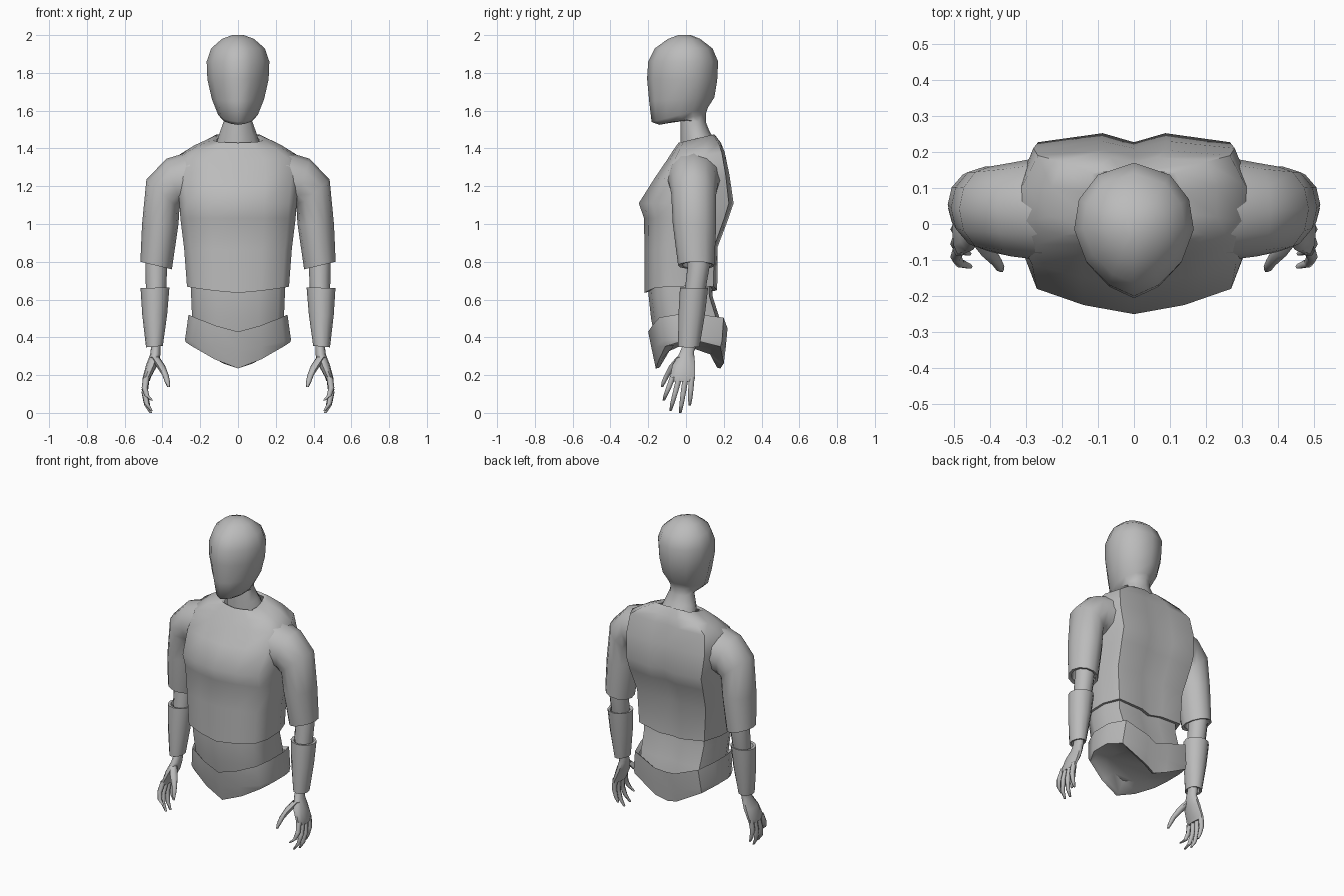
import bpy, bmesh, math

grey = bpy.data.materials.new("plain grey")
grey.diffuse_color = (0.5, 0.5, 0.5, 1)

# half cross-sections from front centre to back centre (unit x, unit y)
BODY = [(0, -1), (.45, -.9), (.87, -.72), (1, -.3), (1, .35), (.86, .9), (.28, 1), (0, .9)]
HEAD = [(0, -1), (.42, -.83), (.8, -.48), (1, 0), (.92, .45), (.6, .82), (0, 1)]


def section(half, zf, zb, rx, yf, yb, lift=0):
    """Closed ring across the body; lift raises its sides."""
    full = half + [(-x, y) for x, y in half[-2:0:-1]]
    pts = []
    for x, y in full:
        t = (y + 1) / 2
        pts.append((x * rx, yf + (yb - yf) * t, zf + (zb - zf) * t + lift * abs(x) ** 1.3))
    return pts


def limb(xo, zo, xi, zi, yf, yb, n=12):
    """Elliptical ring given by its outer and inner points and its depth."""
    pts = []
    for i in range(n):
        a = 2 * math.pi * i / n
        c, s = (1 + math.cos(a)) / 2, (1 + math.sin(a)) / 2
        pts.append((xi + (xo - xi) * c, yf + (yb - yf) * s, zi + (zo - zi) * c))
    return pts


def loft(name, rings, cap_start=False, cap_end=False, mirror=False, angle=50):
    bm = bmesh.new()
    loops = [[bm.verts.new(p) for p in r] for r in rings]
    n = len(loops[0])
    for a, b in zip(loops, loops[1:]):
        for i in range(n):
            j = (i + 1) % n
            bm.faces.new((a[i], a[j], b[j], b[i]))
    if cap_start:
        bm.faces.new(loops[0])
    if cap_end:
        bm.faces.new(loops[-1])
    bmesh.ops.recalc_face_normals(bm, faces=bm.faces)
    me = bpy.data.meshes.new(name)
    bm.to_mesh(me)
    bm.free()
    me.materials.append(grey)
    ob = bpy.data.objects.new(name, me)
    bpy.context.collection.objects.link(ob)
    if mirror:
        mod = ob.modifiers.new("mirror", 'MIRROR')
        mod.use_mirror_merge = False
    bpy.ops.object.select_all(action='DESELECT')
    ob.select_set(True)
    bpy.context.view_layer.objects.active = ob
    bpy.ops.object.shade_smooth_by_angle(angle=math.radians(angle))
    return ob


# head and neck
loft("head_and_neck", [section(HEAD, *r) for r in [
    (1.40, 1.45, .115, -.03, .15),
    (1.46, 1.49, .10, -.03, .125),
    (1.55, 1.54, .075, -.03, .105),
    (1.525, 1.585, .085, -.14, .106),
    (1.54, 1.615, .105, -.182, .115),
    (1.65, 1.67, .138, -.195, .15),
    (1.77, 1.76, .162, -.206, .165),
    (1.86, 1.86, .166, -.2, .17),
    (1.93, 1.93, .142, -.165, .14),
    (1.98, 1.98, .085, -.095, .075),
    (2.0, 2.0, .03, -.04, .025)]], cap_end=True, angle=60)

# shirt body, starting inside the hem
loft("shirt_body", [section(BODY, *r) for r in [
    (.70, .71, .25, -.20, .14, .02),
    (.64, .65, .25, -.20, .14, .03),
    (.635, .645, .27, -.22, .165, .03),
    (.86, .88, .285, -.22, .168),
    (1.03, 1.03, .305, -.222, .225),
    (1.11, 1.11, .31, -.25, .252),
    (1.24, 1.26, .325, -.168, .23),
    (1.34, 1.38, .31, -.10, .205),
    (1.39, 1.43, .23, -.068, .185, .0),
    (1.43, 1.475, .135, -.04, .15),
    (1.42, 1.465, .11, -.025, .135)]])

# sleeves with turned-in cuffs
loft("sleeves", [limb(*r) for r in [
    (.25, 1.385, .27, 1.09, -.10, .185),
    (.38, 1.345, .30, 1.09, -.09, .17),
    (.485, 1.235, .31, 1.08, -.078, .16),
    (.508, 1.0, .315, 1.0, -.07, .16),
    (.517, .80, .35, .76, -.042, .15),
    (.50, .80, .365, .765, -.02, .135),
    (.49, .88, .365, .85, -.02, .135)]], mirror=True)

# bare waist between shirt and briefs
loft("waist", [section(BODY, *r) for r in [
    (.70, .70, .25, -.20, .14),
    (.62, .62, .248, -.198, .14),
    (.50, .50, .243, -.185, .178),
    (.40, .40, .24, -.165, .195)]])

# briefs with raised leg openings
loft("briefs", [section(BODY, *r) for r in [
    (.41, .41, .245, -.185, .20, .09),
    (.43, .43, .262, -.20, .22, .09),
    (.33, .33, .28, -.18, .21, .06),
    (.235, .235, .278, -.16, .20, .14),
    (.24, .24, .255, -.14, .18, .14),
    (.31, .31, .18, -.10, .14, .05)]], cap_end=True)

# forearms
loft("forearms", [limb(*r) for r in [
    (.488, .88, .37, .85, .01, .13),
    (.49, .78, .375, .77, .008, .125),
    (.488, .66, .38, .66, -.005, .105),
    (.46, .36, .41, .36, -.022, .05),
    (.46, .33, .41, .33, -.022, .048)]], mirror=True)

# wrist guards
loft("wrist_guards", [limb(*r) for r in [
    (.49, .63, .385, .63, -.008, .095),
    (.50, .66, .38, .66, -.015, .105),
    (.516, .66, .363, .665, -.032, .117),
    (.507, .52, .375, .52, -.04, .10),
    (.487, .347, .398, .355, -.042, .072),
    (.475, .35, .405, .358, -.03, .06),
    (.465, .38, .41, .38, -.022, .05)]], mirror=True)

# palms
loft("palms", [limb(*r, 10) for r in [
    (.46, .35, .41, .35, -.022, .046),
    (.465, .31, .41, .31, -.04, .045),
    (.488, .25, .425, .255, -.075, .052),
    (.505, .185, .46, .19, -.088, .052),
    (.503, .165, .467, .17, -.08, .046)]], cap_end=True, mirror=True)


def digit(name, path):
    rings = [limb(x + r, z, x - r, z, y - r, y + r, 6) for x, y, z, r in path]
    loft(name, rings, cap_end=True, mirror=True, angle=70)


# fingers: base y, tip x, y, z
for name, by, tx, ty, tz in [
        ("index_fingers", -.07, .455, -.118, .065), ("middle_fingers", -.035, .458, -.082, .01),
        ("ring_fingers", -.002, .462, -.03, 0), ("little_fingers", .03, .472, .02, .04)]:
    bz = .19
    digit(name, [(.485, by, bz, .018),
                 (.494, by + (ty - by) * .45, bz + (tz - bz) * .45, .016),
                 (.484, by + (ty - by) * .8, bz + (tz - bz) * .78, .013),
                 (tx, ty, tz, .007)])

# thumbs
digit("thumbs", [(.44, -.03, .295, .024), (.41, -.068, .25, .024), (.384, -.10, .2, .017),
                 (.374, -.117, .165, .014), (.368, -.127, .137, .007)])
